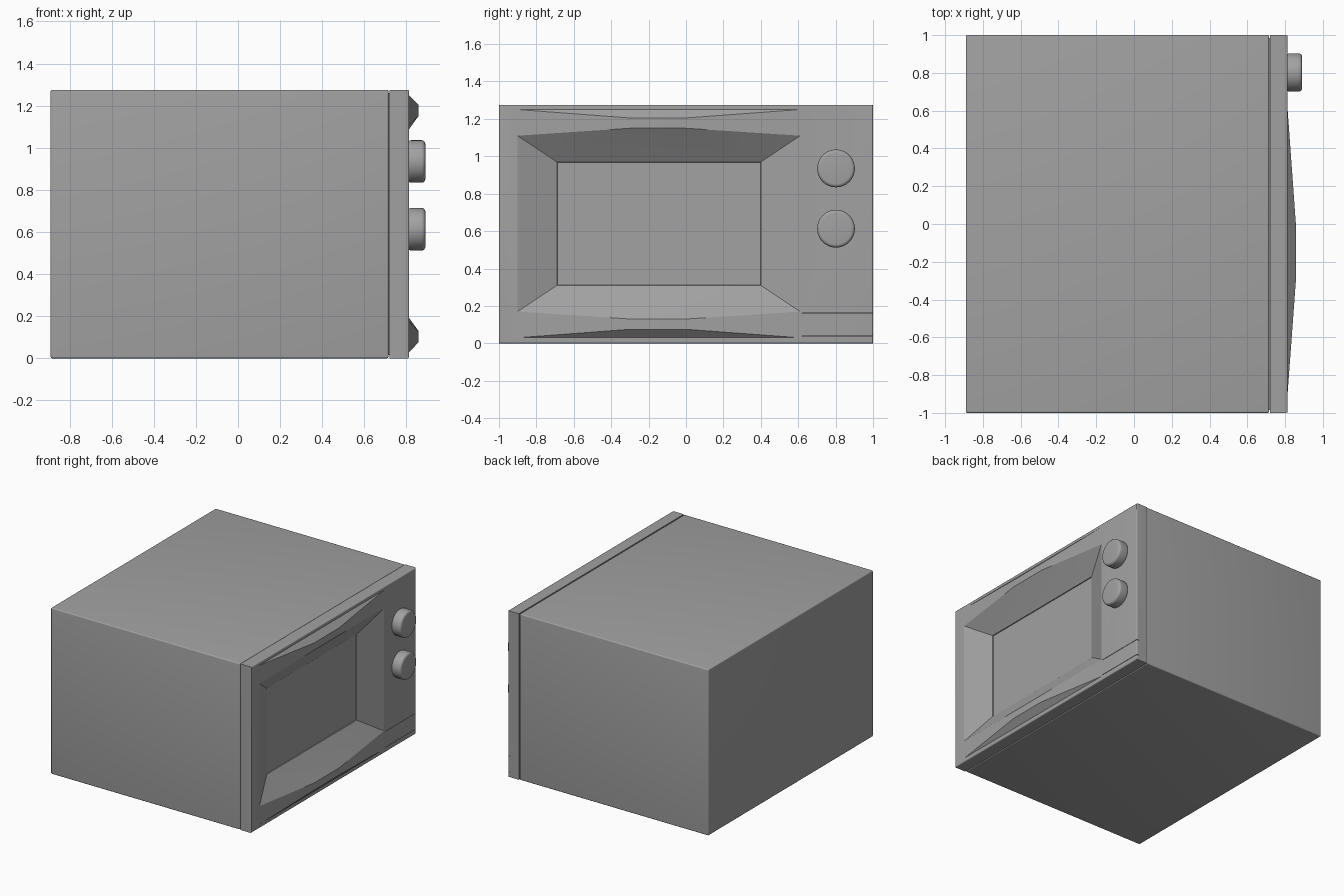
import bpy, bmesh, math

if "Cube" in bpy.data.objects:
    bpy.data.objects.remove(bpy.data.objects["Cube"])

H = 1.275          # overall height
FX = 0.813         # front plane of the door panel
R = 0.008          # edge rounding

grey = bpy.data.materials.new("dark_grey")
grey.diffuse_color = (0.36, 0.36, 0.36, 1)
grey.use_nodes = True
grey.node_tree.nodes["Principled BSDF"].inputs["Base Color"].default_value = grey.diffuse_color


def finish(obj):
    obj.data.materials.append(grey)
    bpy.ops.object.select_all(action='DESELECT')
    obj.select_set(True)
    bpy.context.view_layer.objects.active = obj
    bpy.ops.object.shade_smooth_by_angle(angle=math.radians(20))


def box(name, lo, hi, bevel=0.0):
    bpy.ops.mesh.primitive_cube_add(size=1, location=[(a + b) / 2 for a, b in zip(lo, hi)])
    obj = bpy.context.object
    obj.name = name
    obj.scale = [b - a for a, b in zip(lo, hi)]
    bpy.ops.object.transform_apply(location=False, rotation=False, scale=True)
    if bevel:
        m = obj.modifiers.new("bevel", 'BEVEL')
        m.width, m.segments = bevel, 5
        # bake the bevel so the smooth angle sees the small steps
        bpy.ops.object.modifier_apply(modifier=m.name)
    return obj


# cabinet, and the core that closes the seam behind the front panel
finish(box("cabinet", (-0.89, -1, 0), (0.715, 1, H), R))
finish(box("seam_core", (0.69, -0.985, 0.015), (0.72, 0.985, H - 0.015)))

# front panel with bowed ridges and sloping window recess
bm = bmesh.new()


def rect(x, y0, y1, z0, z1):
    return [bm.verts.new((x, y, z)) for y, z in ((y0, z0), (y1, z0), (y1, z1), (y0, z1))]


def bridge(a, b):
    for i in range(4):
        j = (i + 1) % 4
        bm.faces.new((a[i], a[j], b[j], b[i]))


front = rect(0.72, -1, 1, 0, H)
bm.faces.new(front)
for k in range(7):
    a = math.radians(90 * k / 6)
    d = R * (1 - math.cos(a))
    ring = rect(FX - R + R * math.sin(a), -1 + d, 1 - d, d, H - d)
    bridge(front, ring)
    front = ring
lip = rect(0.728, -0.69, 0.4, 0.31, 0.97)
glass = rect(0.722, -0.688, 0.398, 0.312, 0.968)
bm.faces.new(glass)
bridge(lip, glass)


def ridge(flip, i0, i1, c0, c1):
    def v(x, y, z):
        return bm.verts.new((x, y, 1.28 - z if flip else z))
    t0, t3 = v(FX, -0.9, 1.25), v(FX, 0.61, 1.25)
    r1, r2 = v(0.857, -0.3, 1.205), v(0.857, 0, 1.205)
    e0, e1, e2, e3 = v(FX, -0.9, 1.11), v(0.857, -0.3, 1.15), v(0.857, 0, 1.15), v(FX, 0.61, 1.11)
    for f in ((t0, t3, r2, r1), (t0, r1, e1, e0), (r1, r2, e2, e1), (r2, t3, e3, e2),
              (e0, e1, i0), (e1, e2, i1, i0), (e2, e3, i1), (c0, c1, t3, t0)):
        bm.faces.new(f)
    return t0, e0, e3, t3


top = ridge(False, lip[3], lip[2], front[3], front[2])
bot = ridge(True, lip[0], lip[1], front[0], front[1])
bm.faces.new((top[1], bot[1], lip[0], lip[3]))
bm.faces.new((top[2], bot[2], lip[1], lip[2]))
bm.faces.new((front[3], top[0], top[1], bot[1], bot[0], front[0]))
bm.faces.new((front[2], top[3], top[2], bot[2], bot[3], front[1]))
bmesh.ops.recalc_face_normals(bm, faces=bm.faces)
mesh = bpy.data.meshes.new("front_panel")
bm.to_mesh(mesh)
bm.free()
panel = bpy.data.objects.new("front_panel", mesh)
bpy.context.collection.objects.link(panel)
finish(panel)

# grooves above and below the door release button
for z in (0.038, 0.16):
    cutter = box("groove_cutter", (FX - 0.02, 0.62, z - 0.0015), (FX + 0.05, 1.05, z + 0.0015))
    cutter.data.materials.append(grey)
    cutter.hide_render = True
    cutter.hide_set(True)
    m = panel.modifiers.new("groove", 'BOOLEAN')
    m.object, m.operation, m.solver = cutter, 'DIFFERENCE', 'EXACT'

# control knobs
for name, z in (("upper_knob", 0.935), ("lower_knob", 0.613)):
    bpy.ops.mesh.primitive_cylinder_add(vertices=40, radius=0.101, depth=0.085,
                                        location=(0.8475, 0.802, z),
                                        rotation=(0, math.pi / 2, 0))
    knob = bpy.context.object
    knob.name = name
    m = knob.modifiers.new("bevel", 'BEVEL')
    m.width, m.segments, m.limit_method = 0.018, 5, 'ANGLE'
    bpy.ops.object.modifier_apply(modifier=m.name)
    finish(knob)
